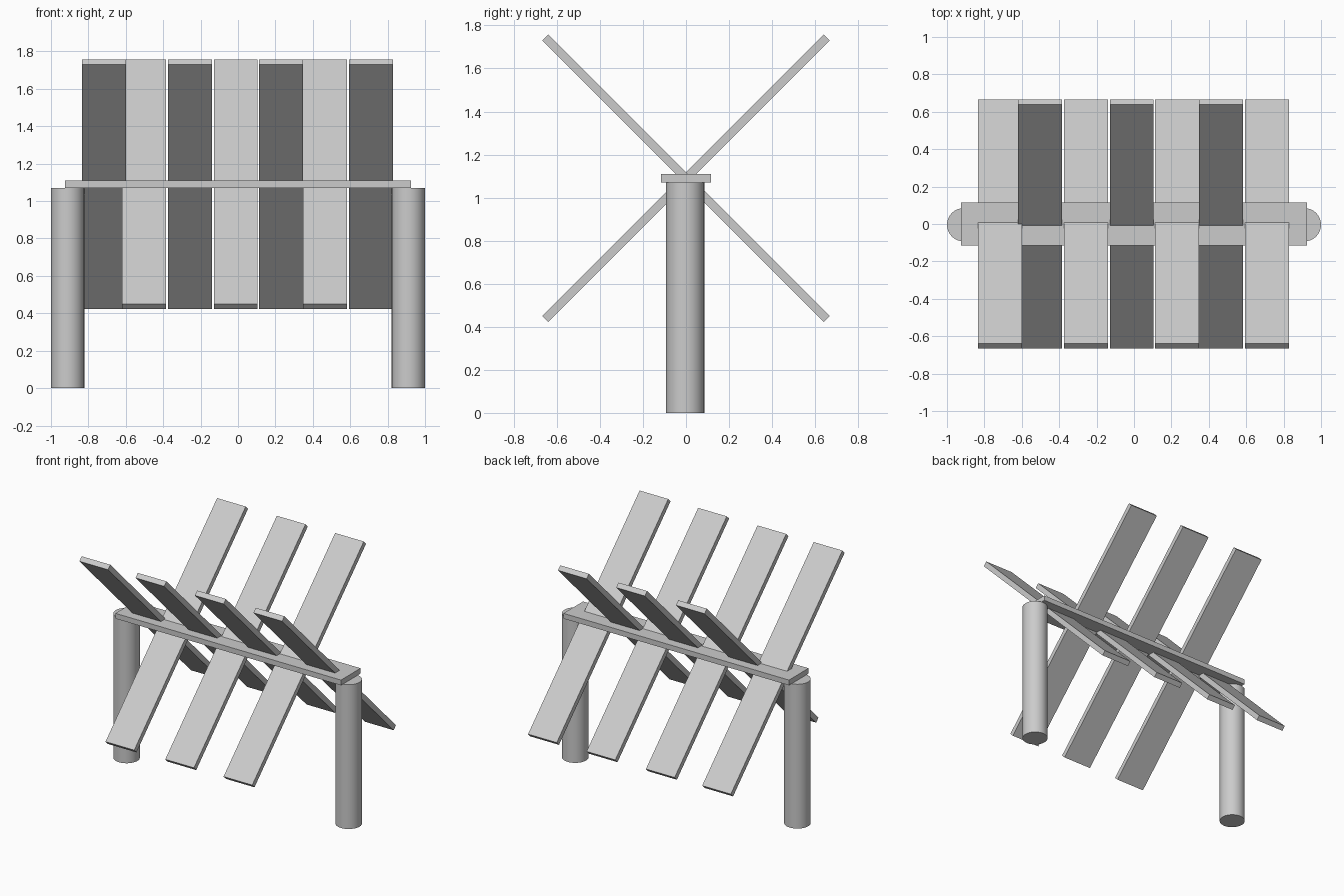
import bpy
import math

if "Cube" in bpy.data.objects:
    bpy.data.objects.remove(bpy.data.objects["Cube"])

grey = bpy.data.materials.new("plain grey")
grey.diffuse_color = (0.6, 0.6, 0.6, 1)
grey.use_nodes = True
grey.node_tree.nodes["Principled BSDF"].inputs["Base Color"].default_value = grey.diffuse_color


def box(name, size, loc, tilt=0.0):
    bpy.ops.mesh.primitive_cube_add(size=1, location=loc)
    ob = bpy.context.object
    ob.name = name
    ob.scale = size
    bpy.ops.object.transform_apply(location=False, rotation=False, scale=True)
    ob.rotation_euler.x = tilt
    ob.data.materials.append(grey)
    return ob


# Round posts at both ends
POST_R, POST_H = 0.089, 1.07
for side, label in ((-1, "left"), (1, "right")):
    bpy.ops.mesh.primitive_cylinder_add(
        vertices=32, radius=POST_R, depth=POST_H,
        location=(side * (1 - POST_R), -0.004, POST_H / 2))
    post = bpy.context.object
    post.name = label + "_post"
    post.data.materials.append(grey)
    bpy.ops.object.shade_smooth_by_angle(angle=math.radians(40))

# Flat beam resting on the posts
box("top_beam", (1.85, 0.23, 0.039), (0, 0, 1.0895))

# Slats through the beam, leaning alternately forward and backward
SLAT = (0.235, 1.848, 0.038)
centres = (-0.717, -0.502, -0.256, -0.012, 0.231, 0.466, 0.711)
for i, x in enumerate(centres):
    tilt = math.radians(-45 if i % 2 == 0 else 45)
    box(f"slat_{i + 1}", SLAT, (x, 0, 1.09), tilt)
